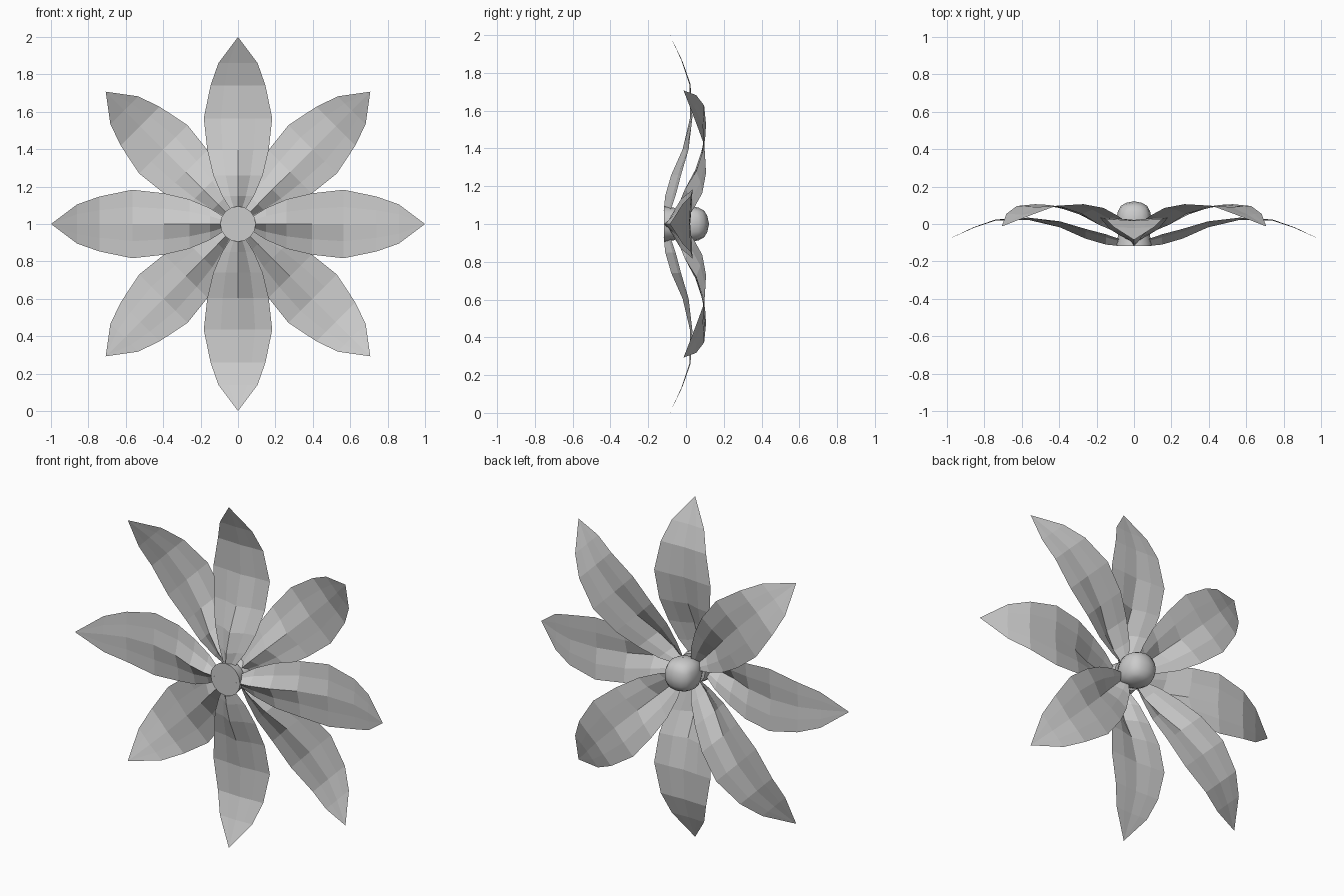
import bpy, bmesh, math
from mathutils import Vector, Matrix

if "Cube" in bpy.data.objects:
    bpy.data.objects.remove(bpy.data.objects["Cube"])

CENTRE = Matrix.Translation((0, 0, 1))


def add_object(name, bm, smooth=False):
    bmesh.ops.transform(bm, matrix=CENTRE, verts=bm.verts)
    mesh = bpy.data.meshes.new(name)
    bm.to_mesh(mesh)
    bm.free()
    ob = bpy.data.objects.new(name, mesh)
    bpy.context.collection.objects.link(ob)
    if smooth:
        bpy.ops.object.select_all(action='DESELECT')
        ob.select_set(True)
        bpy.context.view_layer.objects.active = ob
        bpy.ops.object.shade_smooth_by_angle(angle=math.radians(35))
    return ob


# Petal rows: distance from centre, half width, midrib depth, rise of the edges
ROWS = [
    (0.07, 0.035, -0.118, 0.035),
    (0.15, 0.085, -0.110, 0.055),
    (0.26, 0.132, -0.078, 0.052),
    (0.395, 0.164, -0.018, 0.032),
    (0.565, 0.183, 0.022, 0.012),
    (0.74, 0.147, 0.018, 0.006),
    (0.86, 0.105, -0.022, 0.004),
    (1.0, 0.0, -0.085, 0.0),
]
# Cross-section: fraction of half width, fraction of edge rise
SECTION = [(-1, 1), (-0.5, 0.7), (0, 0), (0.5, 0.7), (1, 1)]


def petal(name, angle, offset):
    bm = bmesh.new()
    grid = [[bm.verts.new((u * w, y + k * rise + offset, r)) for u, k in SECTION]
            for r, w, y, rise in ROWS[:-1]]
    for a, b in zip(grid, grid[1:]):
        for i in range(4):
            bm.faces.new((a[i], b[i], b[i + 1], a[i + 1]))
    r, w, y, rise = ROWS[-1]
    tip = bm.verts.new((0, y + offset, r))
    for i in range(4):
        bm.faces.new((grid[-1][i], tip, grid[-1][i + 1]))
    bmesh.ops.transform(bm, matrix=Matrix.Rotation(angle, 4, 'Y'), verts=bm.verts)
    add_object(name, bm)


# Two layers of four petals
for i in range(4):
    petal(f"lower_petal_{i + 1}", i * math.pi / 2, 0.0)
    petal(f"upper_petal_{i + 1}", (i + 0.5) * math.pi / 2, 0.072)

# Stem disc behind the petals
bm = bmesh.new()
bmesh.ops.create_cone(bm, cap_ends=True, segments=16, radius1=0.095, radius2=0.085, depth=0.06)
bmesh.ops.transform(bm, matrix=Matrix.Translation((0, -0.087, 0)) @ Matrix.Rotation(-math.pi / 2, 4, 'X'),
                    verts=bm.verts)
add_object("base_disc", bm, True)

# Rounded-cube flower centre
bm = bmesh.new()
bmesh.ops.create_cube(bm, size=2)
bmesh.ops.subdivide_edges(bm, edges=bm.edges[:], cuts=3, use_grid_fill=True)
for v in bm.verts:
    p = v.co.normalized().lerp(v.co, 0.12)
    v.co = Vector((p.x * 0.095, p.y * 0.1 + 0.022, p.z * 0.095))
add_object("flower_centre", bm, True)
